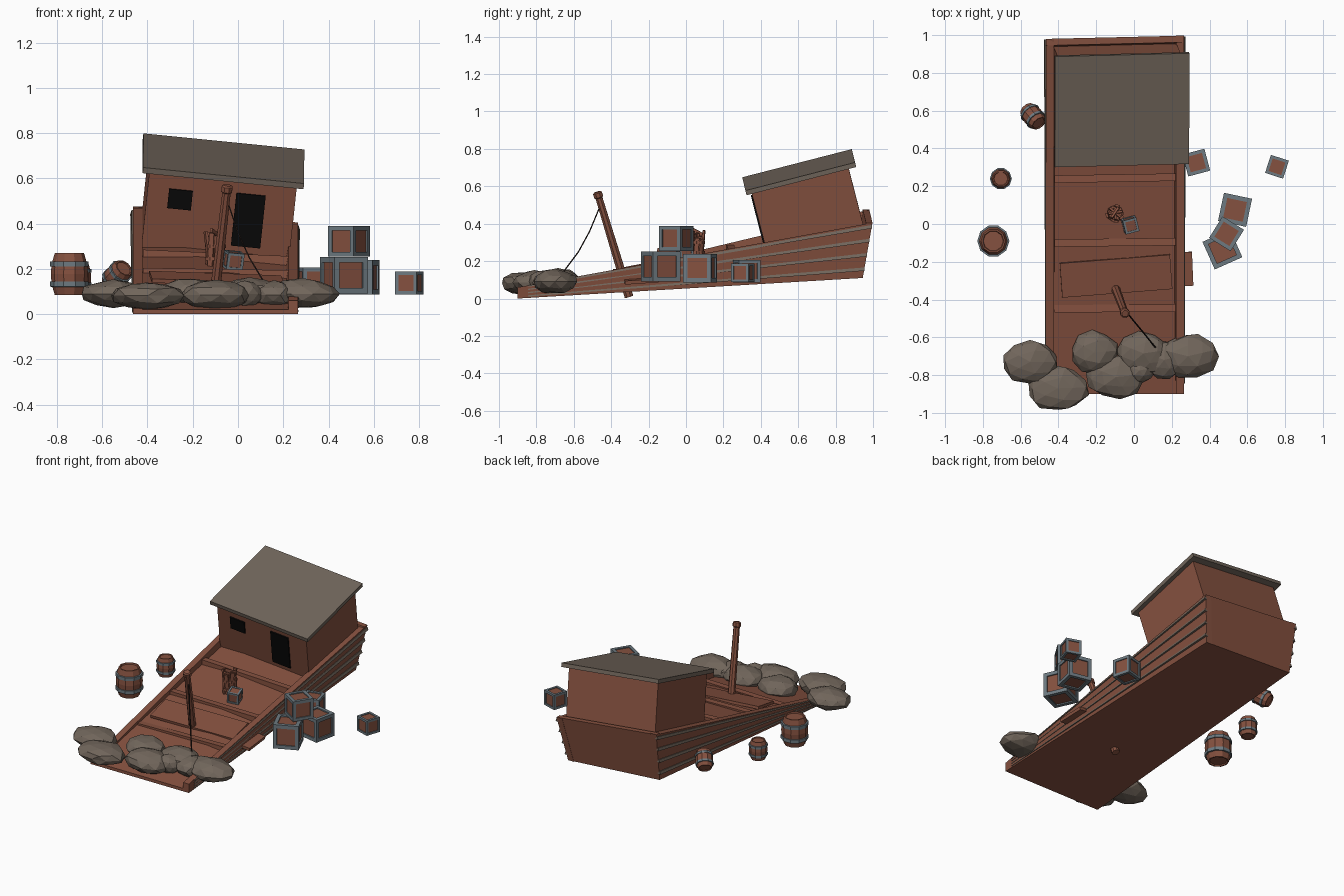
import bpy, bmesh, math, random
from mathutils import Matrix, Vector

if "Cube" in bpy.data.objects:
    bpy.data.objects.remove(bpy.data.objects["Cube"])

random.seed(4)

def material(name, rgb):
    m = bpy.data.materials.new(name)
    m.diffuse_color = (*rgb, 1)
    m.use_nodes = True
    m.node_tree.nodes["Principled BSDF"].inputs["Base Color"].default_value = m.diffuse_color
    return m

WOOD = material("red_brown_wood", (0.235, 0.082, 0.05))
STONE = material("grey_brown_stone", (0.165, 0.132, 0.105))
METAL = material("blue_grey_metal", (0.155, 0.195, 0.22))
BLACK = material("black_opening", (0.003, 0.003, 0.003))
ROPE = material("dark_rope", (0.02, 0.012, 0.01))

def rad(*a):
    return [math.radians(v) for v in a]

def place(loc, rx=0, ry=0, rz=0):
    rx, ry, rz = rad(rx, ry, rz)
    return (Matrix.Translation(loc) @ Matrix.Rotation(rz, 4, 'Z')
            @ Matrix.Rotation(ry, 4, 'Y') @ Matrix.Rotation(rx, 4, 'X'))

def finish(name, bm, *mats):
    bmesh.ops.recalc_face_normals(bm, faces=bm.faces)
    me = bpy.data.meshes.new(name)
    bm.to_mesh(me)
    bm.free()
    for m in mats:
        me.materials.append(m)
    ob = bpy.data.objects.new(name, me)
    bpy.context.collection.objects.link(ob)
    return ob

def add_box(bm, size, mat, index=0):
    r = bmesh.ops.create_cube(bm, size=1, matrix=mat @ Matrix.Diagonal((*size, 1)))
    for f in {f for v in r['verts'] for f in v.link_faces}:
        f.material_index = index

def box(name, size, mat, m):
    bm = bmesh.new()
    add_box(bm, size, mat)
    return finish(name, bm, m)

def prism(name, a, b, m):
    """Solid joining two matching outlines."""
    bm = bmesh.new()
    va, vb = [bm.verts.new(p) for p in a], [bm.verts.new(p) for p in b]
    n = len(a)
    bm.faces.new(va)
    bm.faces.new(vb)
    for i in range(n):
        j = (i + 1) % n
        bm.faces.new((va[i], va[j], vb[j], vb[i]))
    return finish(name, bm, m)

def add_lathe(bm, profile, n, mat, index=0):
    rings = [[bm.verts.new(mat @ Vector((r * math.cos(2 * math.pi * k / n),
                                         r * math.sin(2 * math.pi * k / n), z)))
              for k in range(n)] for r, z in profile]
    faces = [bm.faces.new((a[k], a[(k + 1) % n], b[(k + 1) % n], b[k]))
             for a, b in zip(rings, rings[1:]) for k in range(n)]
    faces += [bm.faces.new(rings[0]), bm.faces.new(rings[-1])]
    for f in faces:
        f.material_index = index

# ---- Hull: a listing wedge; t runs bow to stern, h bottom to rail
def hull(s, t, h):
    if s > 0:
        x = 0.265 - 0.05 * t * (1 - h)
        z0, z1 = 0.11 * t, 0.06 + 0.345 * t
        y_end = 0.945 + 0.052 * h
    else:
        x = -0.465 + 0.01 * t * (1 - h)
        z0, z1 = 0.15 * t, 0.025 + 0.45 * t
        y_end = 0.93 + 0.05 * h
    return Vector((x, -0.9 + t * (y_end + 0.9), z0 + (z1 - z0) * h))

def deck(s, t):
    z = 0.02 * (1 - t) + t * (hull(s, 1, 1).z - 0.065)
    h0, h1 = hull(s, t, 0), hull(s, t, 1)
    p = h0.lerp(h1, (z - h0.z) / (h1.z - h0.z))
    return p - Vector((s * 0.004, 0, 0))

prism("hull_floor", *[[hull(-1, t, 0), hull(1, t, 0), deck(1, t), deck(-1, t)] for t in (0, 1)], WOOD)
for s, side in ((-1, "left"), (1, "right")):
    inward = Vector((-s * 0.042, 0, 0))
    prism(side + "_hull_wall", *[[hull(s, t, 0), hull(s, t, 1), hull(s, t, 1) + inward,
                                  hull(s, t, 0) + inward] for t in (0, 1)], WOOD)
    # overlapping strake seams fanning out from the bow
    for i, h in enumerate((0.16, 0.42, 0.68, 0.93)):
        ends = []
        for t in (0.03, 1):
            p = hull(s, t, h)
            k = 0.35 + 0.65 * t
            ends.append([p + Vector((-s * 0.01, 0, -0.009 * k)), p + Vector((s * 0.012 * k, 0, -0.009 * k)),
                         p + Vector((s * 0.006 * k, 0, 0.009 * k)), p + Vector((-s * 0.01, 0, 0.009 * k))])
        prism(f"{side}_strake_{i}", *ends, STONE)
rim = [hull(-1, 1, 0), hull(1, 1, 0), hull(1, 1, 1), hull(-1, 1, 1)]
prism("transom", rim, [p - Vector((0, 0.035, 0)) for p in rim], WOOD)

# cross beams between the walls
for i, t in enumerate((0.24, 0.425, 0.605)):
    ends = []
    for s in (-1, 1):
        p = hull(s, t, 1) - Vector((s * 0.045, 0, 0.012))
        ends.append([p + Vector((0, y, z)) for y, z in
                     ((-0.02, -0.045), (0.02, -0.045), (0.02, 0), (-0.02, 0))])
    prism(f"cross_beam_{i}", *ends, WOOD)

# loose boards
box("loose_board", (0.585, 0.185, 0.018), place((-0.095, -0.275, 0.155), 11, 2, 4.5), WOOD)
box("side_board", (0.14, 0.18, 0.02), place((0.24, -0.24, 0.10), 4, 8, 3), WOOD)

# ---- Cabin, tilted with the hull
C = place((-0.063, 0.602, 0.688), 14.5, 5.7, 1.4)
def in_cabin(name, size, loc, m):
    return box(name, size, C @ Matrix.Translation(loc), m)
in_cabin("cabin_roof", (0.715, 0.605, 0.026), (0, 0, -0.013), STONE)
in_cabin("cabin_walls", (0.655, 0.535, 0.4), (0, -0.006, -0.22), WOOD)
in_cabin("door", (0.13, 0.009, 0.24), (0.13, -0.277, -0.2), BLACK)
in_cabin("window", (0.105, 0.009, 0.088), (-0.18, -0.277, -0.135), BLACK)

# ---- Mast and rope
foot, top = Vector((-0.112, -0.305, 0.01)), Vector((-0.047, -0.475, 0.57))
axis = top - foot
bm = bmesh.new()
L = axis.length
add_lathe(bm, [(0.025, 0), (0.02, L - 0.035), (0.026, L - 0.03), (0.026, L - 0.006), (0.018, L)], 8,
          Matrix.Translation(foot) @ axis.to_track_quat('Z', 'Y').to_matrix().to_4x4())
finish("mast", bm, WOOD)
cu = bpy.data.curves.new("rope", 'CURVE')
cu.dimensions = '3D'
cu.bevel_depth = 0.004
cu.bevel_resolution = 0
cu.materials.append(ROPE)
sp = cu.splines.new('POLY')
pts = [(-0.04, -0.465, 0.48), (0.0, -0.515, 0.36), (0.05, -0.575, 0.25), (0.11, -0.65, 0.15), (0.19, -0.71, 0.03)]
sp.points.add(len(pts) - 1)
for q, p in zip(sp.points, pts):
    q.co = (*p, 1)
bpy.context.collection.objects.link(bpy.data.objects.new("rope", cu))

# ---- Barrels with two metal hoops
def barrel(name, r, h, mat):
    bm = bmesh.new()
    a = h / 2
    add_lathe(bm, [(0.62 * r, -0.92 * a), (0.66 * r, -a), (0.76 * r, -a), (0.92 * r, -0.5 * a), (0.97 * r, 0),
                   (0.92 * r, 0.5 * a), (0.76 * r, a), (0.66 * r, a), (0.62 * r, 0.92 * a)], 10, mat)
    for z in (-0.48, 0.48):
        add_lathe(bm, [(0.9 * r, (z - 0.13) * a), (r, (z - 0.12) * a), (r, (z + 0.12) * a),
                       (0.9 * r, (z + 0.13) * a)], 10, mat, 1)
    finish(name, bm, WOOD, METAL)
barrel("large_barrel", 0.085, 0.185, place((-0.745, -0.09, 0.177)))
barrel("small_barrel", 0.058, 0.125, place((-0.705, 0.24, 0.162)))
barrel("fallen_barrel", 0.056, 0.12, place((-0.535, 0.57, 0.17), 55, 0, 40))

# broken barrel on deck, made of uneven staves
bm = bmesh.new()
for k in range(9):
    h = random.uniform(0.1, 0.16)
    m = place((-0.1, 0.055, 0.21), 0, 0, k * 40) @ Matrix.Translation((0.036, 0, h / 2)) \
        @ place((0, 0, 0), random.uniform(-6, 6), random.uniform(-4, 8))
    add_box(bm, (0.012, 0.024, h), m)
add_lathe(bm, [(0.034, 0.0), (0.034, 0.1)], 9, place((-0.1, 0.055, 0.21)))
for z in (0.035, 0.09):
    add_lathe(bm, [(0.046, z - 0.008), (0.046, z + 0.008)], 9, place((-0.1, 0.055, 0.21)))
for k in range(4):
    add_box(bm, (0.012, 0.075, 0.02), place((-0.1, 0.06, 0.325 + 0.01 * k), 12 * (k - 1), 8, 50 * k))
finish("broken_barrel", bm, WOOD)

# ---- Crates with metal edge frames
def crate(name, x, y, z, size, rz, rx=0, ry=0):
    bm = bmesh.new()
    m = place((x, y, z), rx, ry, rz)
    w = 0.15 * size
    e = (size - w) / 2
    add_box(bm, (size * 0.9,) * 3, m)
    for ax in range(3):
        for a in (-e, e):
            for b in (-e, e):
                loc, dim = [a, b], [w, w]
                loc.insert(ax, 0)
                dim.insert(ax, size)
                add_box(bm, dim, m @ Matrix.Translation(loc), 1)
    finish(name, bm, WOOD, METAL)
crate("crate_back", 0.535, 0.075, 0.163, 0.152, -12)
crate("crate_front", 0.468, -0.135, 0.172, 0.16, 24)
crate("crate_top", 0.49, -0.052, 0.322, 0.134, -32)
crate("crate_far", 0.757, 0.303, 0.138, 0.1, -18)
crate("crate_by_hull", 0.33, 0.325, 0.147, 0.12, 15)
crate("crate_on_deck", -0.02, -0.005, 0.238, 0.075, 15, 10, 5)

# ---- Boulders across the bow
rocks = [(-0.55, -0.73, 0.09, 0.15, 0.115, 0.062), (-0.405, -0.87, 0.082, 0.165, 0.122, 0.062),
         (-0.21, -0.68, 0.095, 0.125, 0.115, 0.066), (-0.095, -0.81, 0.085, 0.155, 0.115, 0.066),
         (0.05, -0.685, 0.095, 0.14, 0.115, 0.066), (0.03, -0.775, 0.09, 0.08, 0.065, 0.06),
         (0.16, -0.72, 0.085, 0.1, 0.1, 0.062), (0.285, -0.7, 0.09, 0.16, 0.118, 0.066)]
for i, (x, y, z, rx, ry, rz) in enumerate(rocks):
    bm = bmesh.new()
    bmesh.ops.create_icosphere(bm, subdivisions=2, radius=1)
    spin = Matrix.Rotation(i * 1.3, 3, 'Z')
    for v in bm.verts:
        p = spin @ v.co * random.uniform(0.93, 1.06)
        v.co = (x + p.x * rx, y + p.y * ry, z + p.z * rz)
    finish(f"boulder_{i}", bm, STONE)
